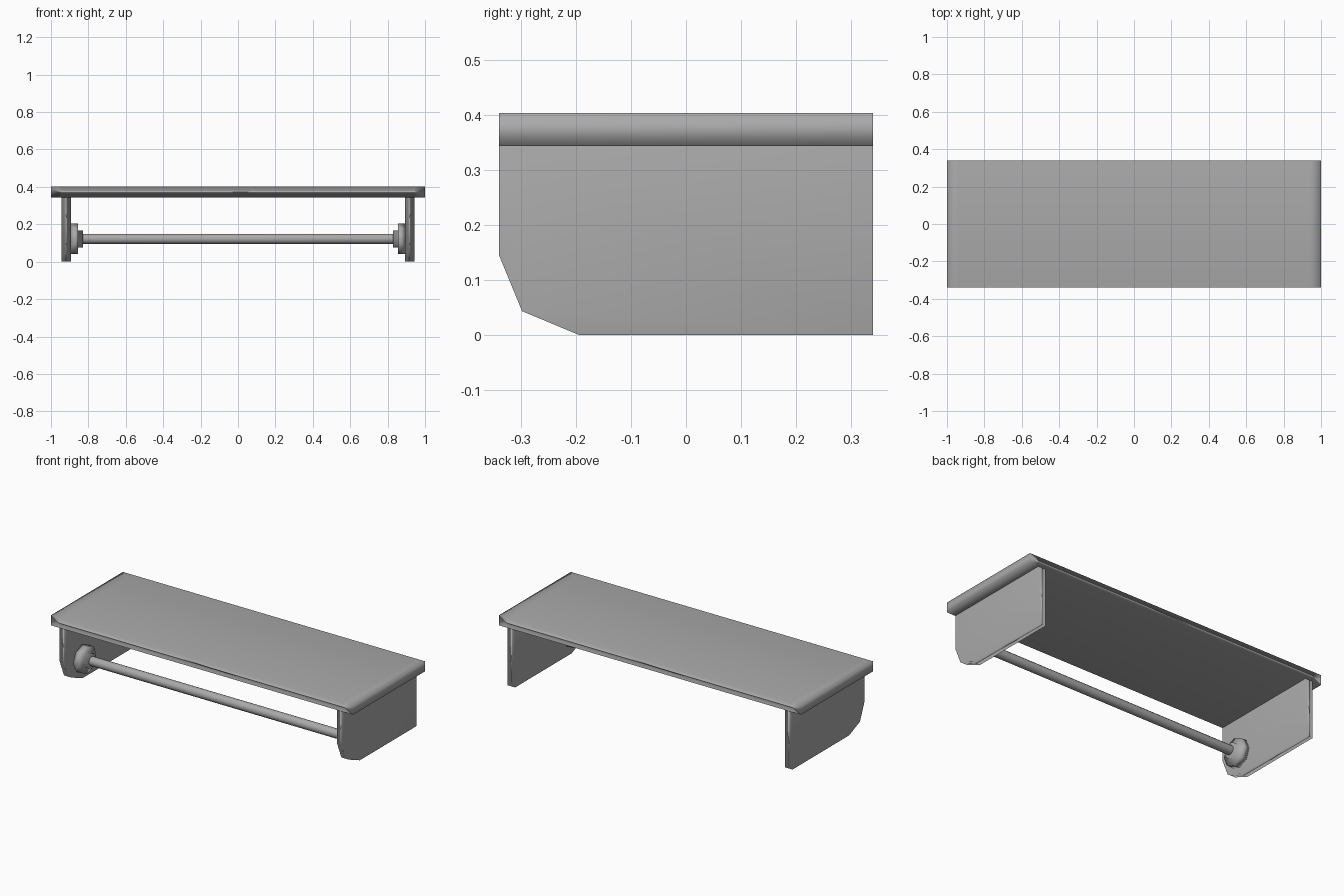
import bpy, bmesh, math
from mathutils import Matrix

if "Cube" in bpy.data.objects:
    bpy.data.objects.remove(bpy.data.objects["Cube"])

GREY = (0.4, 0.4, 0.4, 1)
mat = bpy.data.materials.new("plain grey")
mat.use_nodes = True
mat.diffuse_color = GREY
mat.node_tree.nodes["Principled BSDF"].inputs["Base Color"].default_value = GREY


def finish(name, bm):
    """Turn a bmesh into a soft-shaded object."""
    bmesh.ops.recalc_face_normals(bm, faces=bm.faces[:])
    for f in bm.faces:
        f.smooth = True
    mesh = bpy.data.meshes.new(name)
    bm.to_mesh(mesh)
    bm.free()
    mesh.materials.append(mat)
    ob = bpy.data.objects.new(name, mesh)
    bpy.context.collection.objects.link(ob)
    soft = ob.modifiers.new("soft normals", 'WEIGHTED_NORMAL')
    soft.mode = 'FACE_AREA'
    return ob


def extrude(name, points, offset):
    """Extrude a closed outline into a solid."""
    bm = bmesh.new()
    face = bm.faces.new([bm.verts.new(p) for p in points])
    new = bmesh.ops.extrude_face_region(bm, geom=[face], use_keep_orig=True)
    moved = [v for v in new["geom"] if isinstance(v, bmesh.types.BMVert)]
    bmesh.ops.translate(bm, verts=moved, vec=offset)
    return finish(name, bm)


def lathe(name, profile, sides):
    """Spin (x, radius) steps around the rail axis."""
    bm = bmesh.new()
    rings = []
    for x, r in profile:
        ring = []
        for i in range(sides):
            a = 2 * math.pi * i / sides
            ring.append(bm.verts.new((x, RAIL_Y + r * math.sin(a), RAIL_Z + r * math.cos(a))))
        rings.append(ring)
    for a, b in zip(rings, rings[1:]):
        for i in range(sides):
            j = (i + 1) % sides
            bm.faces.new((a[i], a[j], b[j], b[i]))
    bm.faces.new(rings[0])
    bm.faces.new(rings[-1])
    return finish(name, bm)


DEPTH = 0.34
TOP, UNDER = 0.403, 0.343
OUTER, INNER = 0.943, 0.893
RAIL_Y, RAIL_Z = -0.2, 0.122

# Shelf board, with an edge loop above each bracket
bm = bmesh.new()
bmesh.ops.create_cube(bm, size=1, matrix=Matrix.Translation((0, 0, (TOP + UNDER) / 2))
                      @ Matrix.Diagonal((2, 2 * DEPTH, TOP - UNDER, 1)))
for x in (-OUTER, OUTER):
    bmesh.ops.bisect_plane(bm, geom=bm.verts[:] + bm.edges[:] + bm.faces[:],
                           plane_co=(x, 0, 0), plane_no=(1, 0, 0))
finish("shelf_board", bm)

# Side brackets with a clipped lower front corner, and rail mounts
outline = [(DEPTH, UNDER), (DEPTH, 0), (-0.195, 0), (-0.298, 0.043),
           (-DEPTH, 0.145), (-DEPTH, UNDER)]
for side, s in (("left", 1), ("right", -1)):
    extrude(side + "_bracket", [(s * INNER, y, z) for y, z in outline],
            (s * (OUTER - INNER), 0, 0))
    lathe(side + "_rail_mount",
          [(s * x, r) for x, r in ((INNER + 0.01, 0.082), (0.855, 0.082),
                                   (0.855, 0.045), (0.828, 0.045))], 8)

# Hanging rail
lathe("hanging_rail", [(-0.84, 0.027), (0.84, 0.027)], 12)
